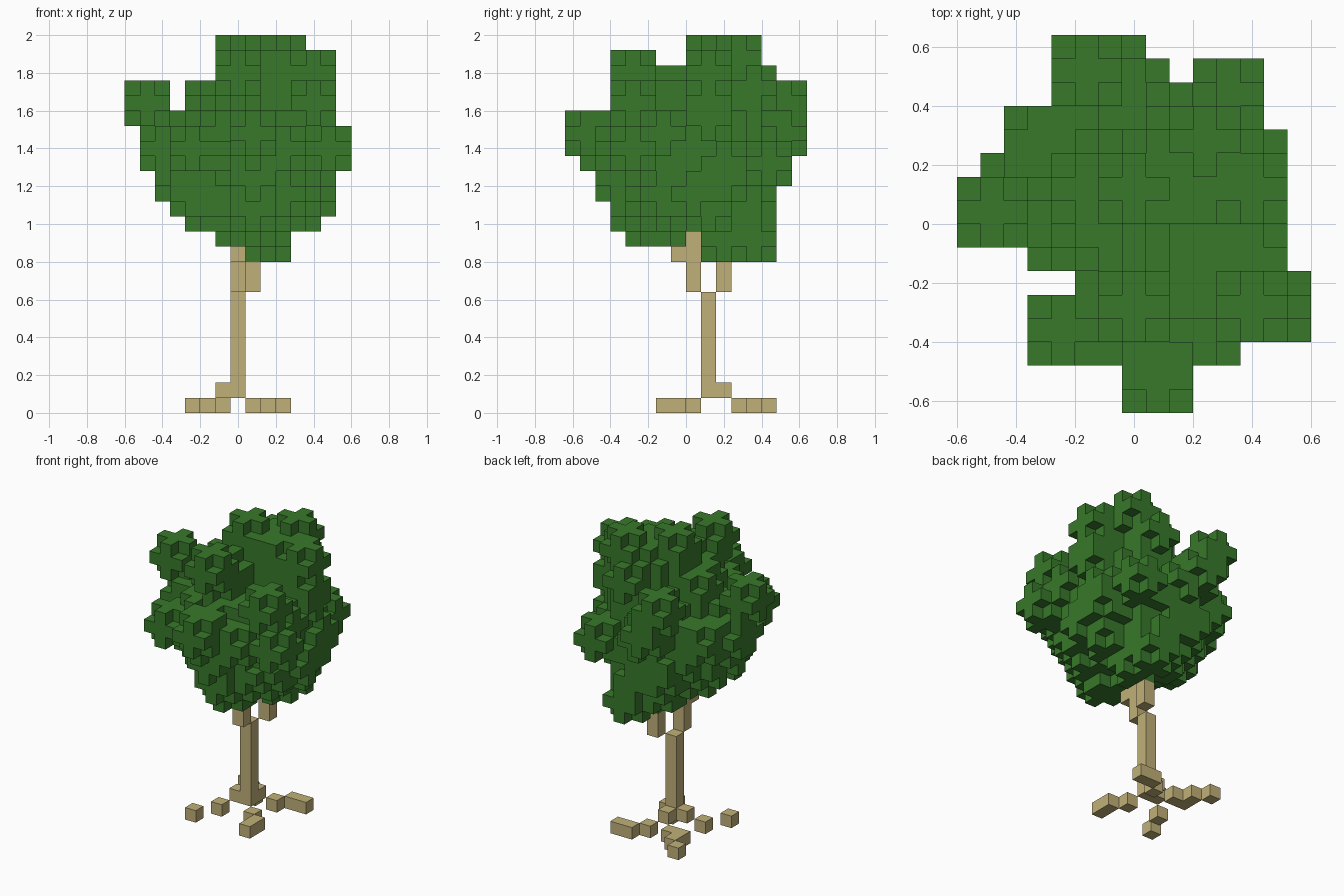
import bpy
import bmesh
import random
from itertools import product
from mathutils import Vector

random.seed(4)
if "Cube" in bpy.data.objects:
    bpy.data.objects.remove(bpy.data.objects["Cube"], do_unlink=True)

UNIT = 0.08
ORIGIN = Vector((-0.6, -0.64, 0.0))


def make_material(name, rgb):
    mat = bpy.data.materials.new(name)
    mat.use_nodes = True
    mat.diffuse_color = (*rgb, 1)
    bsdf = mat.node_tree.nodes["Principled BSDF"]
    bsdf.inputs["Base Color"].default_value = (*rgb, 1)
    bsdf.inputs["Roughness"].default_value = 0.9
    return mat


def build_blocks(name, cells, mat):
    """Turn a set of grid cells into one mesh with only the exposed faces."""
    cells = set(cells)
    bm = bmesh.new()
    corners = {}

    def corner(key):
        if key not in corners:
            corners[key] = bm.verts.new(ORIGIN + Vector(key) * UNIT)
        return corners[key]

    for cell in sorted(cells):
        for axis, side in product(range(3), (0, 1)):
            beside = list(cell)
            beside[axis] += 1 if side else -1
            if tuple(beside) in cells:
                continue
            u, v = (axis + 1) % 3, (axis + 2) % 3
            quad = []
            for du, dv in ((0, 0), (1, 0), (1, 1), (0, 1)):
                key = list(cell)
                key[axis] += side
                key[u] += du
                key[v] += dv
                quad.append(corner(tuple(key)))
            bm.faces.new(quad if side else quad[::-1])
    mesh = bpy.data.meshes.new(name)
    bm.to_mesh(mesh)
    bm.free()
    mesh.materials.append(mat)
    obj = bpy.data.objects.new(name, mesh)
    bpy.context.collection.objects.link(obj)
    return obj


def column(x, y, low, high):
    return [(x, y, z) for z in range(low, high)]


bark = make_material("bark_tan", (0.53, 0.435, 0.19))
leaf = make_material("leaf_green", (0.039, 0.19, 0.023))

# Trunk with its flared foot, and the forked branches
build_blocks("trunk", column(7, 9, 1, 8) + [(6, 9, 1), (7, 10, 1)], bark)
build_blocks("front_branch", column(7, 8, 8, 12) + [(7, 7, 10)], bark)
build_blocks("back_branch", column(8, 10, 8, 10), bark)

# Four broken roots spreading over the ground
roots = {
    "front_right_root": [(5, 8), (4, 6)],
    "front_left_root": [(8, 8), (9, 7), (9, 6)],
    "back_left_root": [(8, 11), (9, 12), (10, 12)],
    "back_right_root": [(6, 11), (5, 11), (5, 12), (4, 13)],
}
for name, spots in roots.items():
    build_blocks(name, [(x, y, 0) for x, y in spots], bark)

# Crown limits: width and depth at each height, and width at each depth
BASE = 10
width_at = [(8, 11), (6, 11), (4, 13), (3, 14), (2, 14), (2, 14), (1, 15), (1, 15),
            (1, 15), (0, 14), (0, 14), (0, 14), (6, 14), (6, 14), (6, 12)]
depth_at = [(9, 14), (4, 14), (3, 14), (3, 14), (2, 14), (2, 15), (1, 15), (0, 16),
            (0, 16), (0, 16), (3, 16), (3, 16), (3, 14), (3, 13), (8, 13)]
plan_at = [(7, 10), (7, 10), (3, 12), (3, 15), (3, 15), (5, 15), (3, 14), (0, 14),
           (0, 14), (0, 14), (1, 14), (2, 14), (2, 13), (4, 13), (4, 13), (4, 8)]


def in_hollow(x, y, z):
    """The gaps between the leaf tufts, and around the front branch."""
    east, north = x - 7, y - 7.5
    across = 0.6 * north - 0.8 * east
    rise = 0.88 * (z + 1) + 0.47 * (0.6 * east + 0.8 * north)
    return (
        (x == 3 and z >= 20)
        or (z == 23 and y in (6, 7))
        or (x == 9 and y == 14)
        or (y == 8 and z == 11 and x >= 7)
        or (z == 11 and x < 8 and y < 5)
        # Trimmed back left shoulder
        or (z >= 18 and 4 * east + 3 * north > 32)
        # Dip between the top and the back right tufts
        or (2.6 < across < 3.85 and rise > 19.8)
        # Dip between the top and the front left tufts
        or (z >= 20 and x >= 9 and (y in (6, 7) or (x < 11 and y < 6)))
    )


def inside(cell):
    x, y, z = cell
    row = z - BASE
    if not (0 <= row < len(width_at) and 0 <= y < len(plan_at)):
        return False
    for value, (low, high) in ((x, width_at[row]), (y, depth_at[row]), (x, plan_at[y])):
        if not low <= value < high:
            return False
    return not in_hollow(x, y, z)


# A leaf tuft is a three-block cube without its corners
tuft = [d for d in product((-1, 0, 1), repeat=3) if sum(map(abs, d)) < 3]


def tuft_cells(c):
    return [(c[0] + dx, c[1] + dy, c[2] + dz) for dx, dy, dz in tuft]


def outlines(cells):
    marks = set()
    for x, y, z in cells:
        marks |= {("front", x, z), ("side", y, z), ("plan", x, y)}
    return marks


middle = Vector((7.8, 8.4, 17))
radii = Vector((5.0, 5.0, 6.0))


def reach(c):
    return sum(((c[i] - middle[i]) / radii[i]) ** 2 for i in range(3)) ** 0.5


grid = product(range(15), range(16), range(BASE, 25))
centres = sorted((c for c in grid if all(map(inside, tuft_cells(c)))), key=reach)
allowed = set(centres)
crown = set()

# Tufts at the ends of the main twigs, each led back toward the middle
tips = [(7, 9, 23), (10, 11, 23), (12, 9, 22), (7, 4, 22), (1, 8, 20), (8, 1, 18),
        (4, 3, 17), (13, 4, 17), (12, 4, 20), (11, 13, 16), (5, 14, 20), (6, 14, 18),
        (9, 10, 11), (9, 12, 11), (7, 10, 12), (8, 5, 12)]
for tip in tips:
    for step in (0, 0.2, 0.4):
        spot = tuple(round(v) for v in Vector(tip).lerp(middle, step))
        if spot in allowed:
            crown.update(tuft_cells(spot))

# Solid heart of the crown with a loose outer layer
for c in centres:
    r = reach(c)
    if r < 0.68 or (r < 1.0 and random.random() < 0.2):
        crown.update(tuft_cells(c))

# Outer tufts wherever the crown has not yet filled its limits
seen = outlines(crown)
for c in centres:
    marks = outlines(tuft_cells(c))
    if marks - seen:
        crown.update(tuft_cells(c))
        seen |= marks

build_blocks("leaf_crown", crown, leaf)
